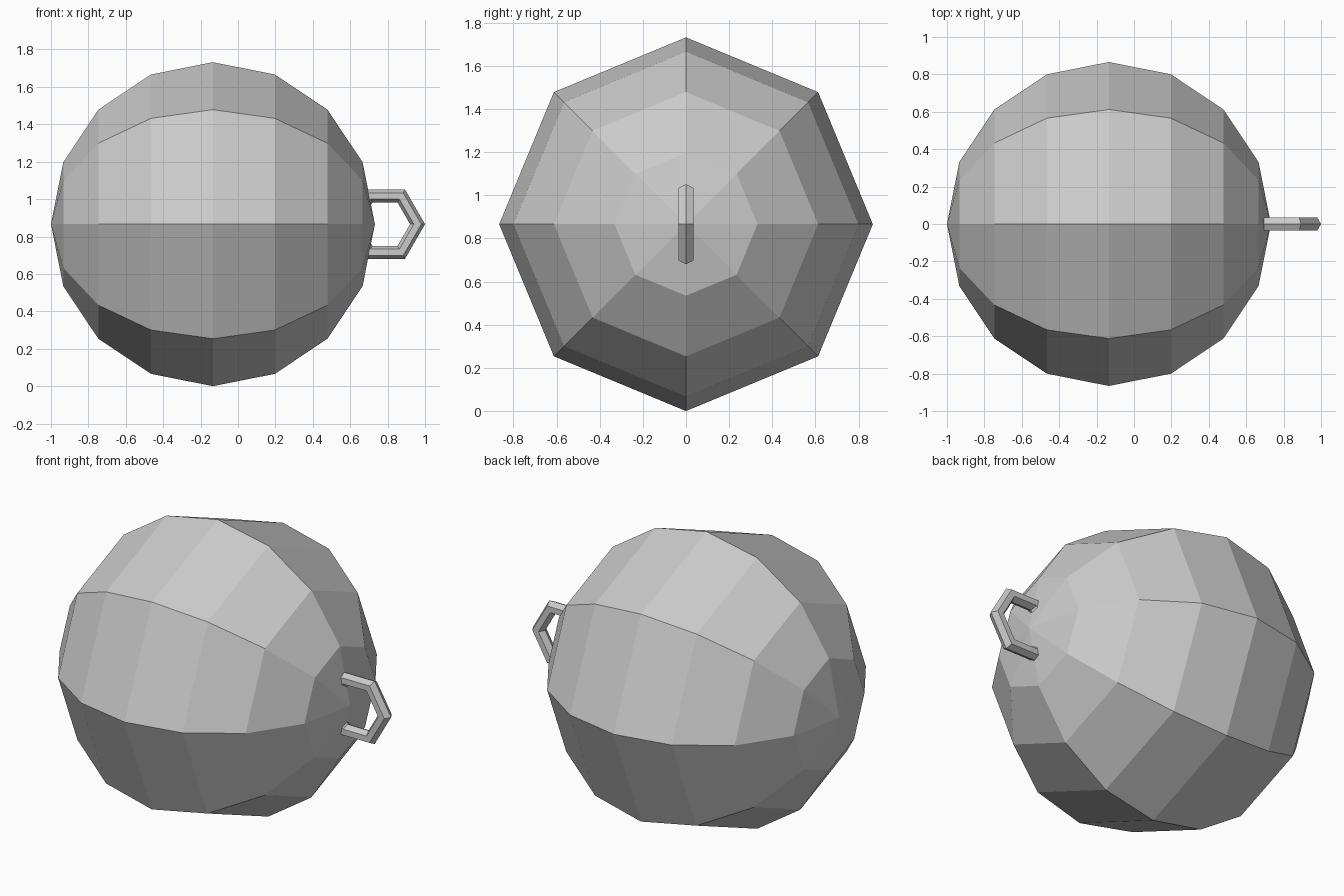
import bpy
from math import radians

if "Cube" in bpy.data.objects:
    bpy.data.objects.remove(bpy.data.objects["Cube"])

BODY_R = 0.866
CENTRE_Z = BODY_R

# Faceted ball with its poles along x
bpy.ops.mesh.primitive_uv_sphere_add(
    segments=8, ring_count=8, radius=BODY_R,
    location=(BODY_R - 1, 0, CENTRE_Z), rotation=(0, radians(90), 0))
bpy.context.object.name = "ball_body"

# Hexagonal hanging ring, half sunk into the right-hand pole
RING_R, TUBE_R = 0.174, 0.04
bpy.ops.mesh.primitive_torus_add(
    major_segments=6, minor_segments=6,
    major_radius=RING_R, minor_radius=TUBE_R,
    location=(1 - RING_R - TUBE_R, 0, CENTRE_Z), rotation=(radians(90), 0, 0))
ring = bpy.context.object
ring.name = "hanging_ring"

# Flat facets throughout
for obj in (bpy.data.objects["ball_body"], ring):
    for poly in obj.data.polygons:
        poly.use_smooth = False
